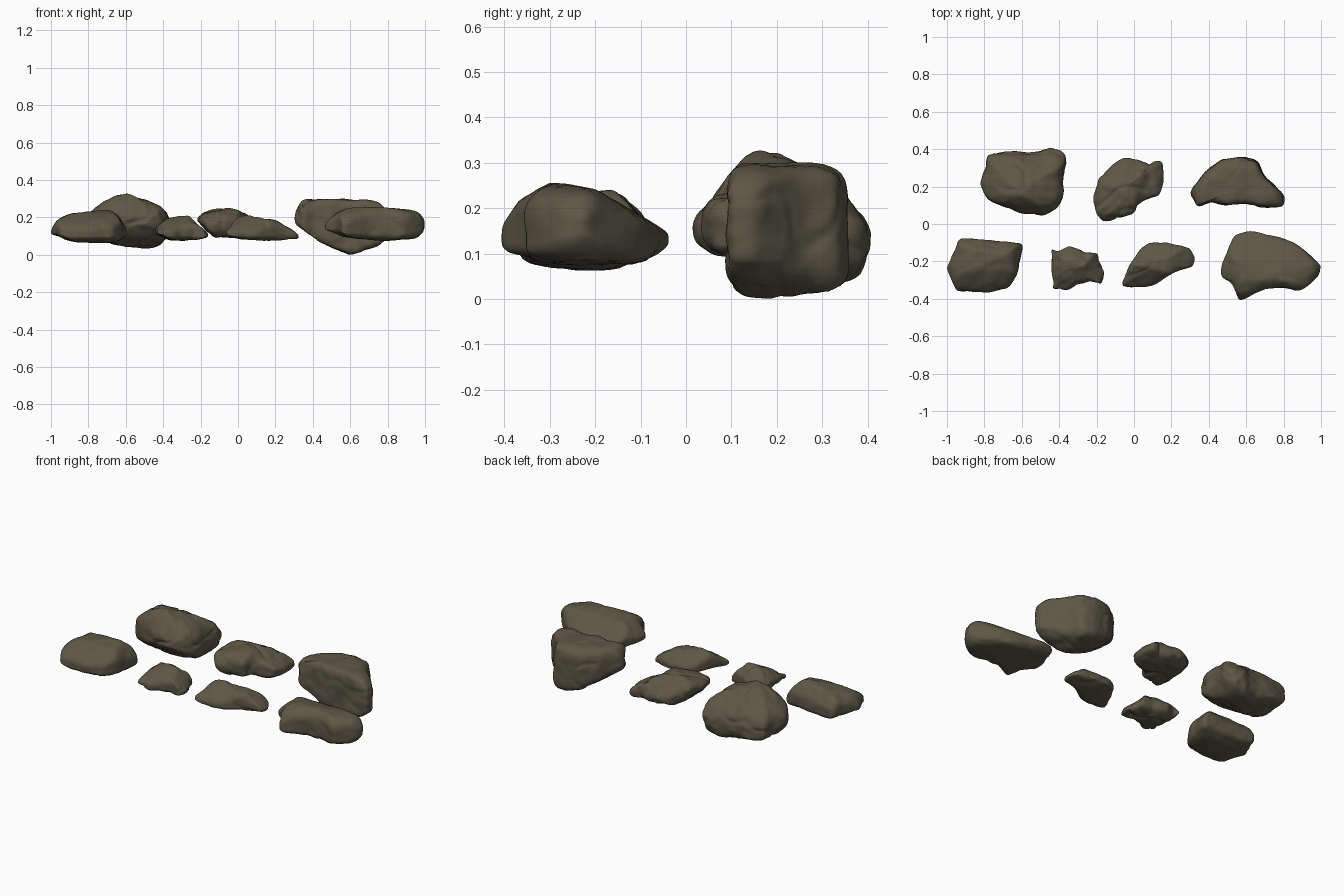
import bpy, bmesh, math
from mathutils import Vector, noise

stone = bpy.data.materials.new("olive_brown_stone")
stone.diffuse_color = (0.108, 0.095, 0.06, 1)

SEG, RINGS = 120, 48


def lerp_profile(pts, v):
    """Piecewise linear profile, clamped at its ends."""
    if v <= pts[0][0]:
        return pts[0][1]
    for (a, za), (b, zb) in zip(pts, pts[1:]):
        if v <= b:
            return za + (zb - za) * (v - a) / (b - a)
    return pts[-1][1]


def resample(pts):
    """Even points along the closed outline, lightly rounded."""
    pts = [Vector(p) for p in pts]
    area = sum(a.x * b.y - b.x * a.y for a, b in zip(pts, pts[1:] + pts[:1]))
    if area < 0:
        pts.reverse()
    edges = list(zip(pts, pts[1:] + pts[:1]))
    total = sum((b - a).length for a, b in edges)
    out = []
    for i in range(SEG):
        d = total * i / SEG
        for a, b in edges:
            length = (b - a).length
            if d <= length:
                out.append(a.lerp(b, d / length))
                break
            d -= length
        else:
            out.append(pts[0].copy())
    for _ in range(3):
        out = [out[i] * 0.5 + (out[i - 1] + out[(i + 1) % SEG]) * 0.25 for i in range(SEG)]
    return out


def rock(name, outline, top_x, top_y, bot_x, bot_y, n=4.0, rough=0.012, rim=0.45, seed=0):
    """Boulder from a plan outline and its front and side silhouettes."""
    ring = resample(outline)
    c = sum(ring, Vector((0, 0))) / SEG
    bm = bmesh.new()

    def vert(p, h):
        top = min(lerp_profile(top_x, p.x), lerp_profile(top_y, p.y))
        bot = max(lerp_profile(bot_x, p.x), lerp_profile(bot_y, p.y))
        top = max(top, bot + 0.015)
        mid = bot + rim * (top - bot)
        z = mid + h * ((top - mid) if h > 0 else (mid - bot))
        return bm.verts.new((p.x, p.y, z))

    rows = []
    for j in range(1, RINGS):
        phi = math.pi * (j / RINGS - 0.5)
        s, h = math.cos(phi), math.sin(phi)
        k = (abs(s) ** n + abs(h) ** n) ** (-1 / n)
        rows.append([vert(c + (p - c) * s * k, h * k) for p in ring])
    low, high = vert(c, -1), vert(c, 1)
    for i in range(SEG):
        k = (i + 1) % SEG
        for a, b in zip(rows, rows[1:]):
            bm.faces.new((a[i], a[k], b[k], b[i]))
        bm.faces.new((low, rows[0][k], rows[0][i]))
        bm.faces.new((high, rows[-1][i], rows[-1][k]))
    for _ in range(2):
        bmesh.ops.smooth_vert(bm, verts=bm.verts, factor=0.5,
                              use_axis_x=True, use_axis_y=True, use_axis_z=True)
    # weathered dents and shallow cracks
    bm.normal_update()
    off = Vector((seed * 7.3, seed * 3.1, seed * 5.7))
    moves = []
    for v in bm.verts:
        q = v.co + off
        d = noise.noise(q * 8) * 0.6 + noise.noise(q * 19) * 0.45 + noise.noise(q * 40) * 0.15
        d -= 0.5 * max(0, 1 - 7 * abs(noise.noise(q * 6 + off)))
        moves.append(v.normal * d * rough)
    for v, m in zip(bm.verts, moves):
        v.co += m
        v.co.z = max(0, v.co.z)
    me = bpy.data.meshes.new(name)
    bm.to_mesh(me)
    bm.free()
    me.materials.append(stone)
    ob = bpy.data.objects.new(name, me)
    bpy.context.collection.objects.link(ob)
    bpy.context.view_layer.objects.active = ob
    ob.select_set(True)
    bpy.ops.object.shade_smooth_by_angle(angle=math.radians(45))
    ob.select_set(False)


# back row
rock("back_left_boulder",
     [(-.785, .375), (-.70, .39), (-.57, .375), (-.51, .385), (-.45, .415), (-.385, .395),
      (-.36, .345), (-.38, .25), (-.37, .16), (-.41, .085), (-.475, .05), (-.61, .055),
      (-.715, .1), (-.785, .13), (-.83, .225), (-.79, .29)],
     [(-.83, .22), (-.75, .275), (-.66, .318), (-.59, .33), (-.53, .305), (-.4, .27), (-.37, .25)],
     [(.05, .22), (.1, .29), (.16, .332), (.22, .31), (.3, .27), (.41, .19)],
     [(-.83, .14), (-.78, .075), (-.6, .045), (-.43, .025), (-.37, .09)],
     [(.05, .14), (.12, .085), (.2, .045), (.3, .035), (.38, .04), (.41, .085)],
     n=4, rough=.013, seed=1)
rock("back_middle_rock",
     [(-.04, .36), (.05, .33), (.09, .31), (.1, .335), (.155, .335), (.158, .21), (.13, .155),
      (.03, .115), (.0, .055), (-.1, .03), (-.17, .01), (-.215, .08), (-.225, .13),
      (-.19, .24), (-.12, .31)],
     [(-.22, .22), (-.18, .24), (-.1, .25), (0, .24), (.06, .205), (.155, .175)],
     [(.01, .19), (.05, .235), (.2, .25), (.36, .18)],
     [(-.22, .16), (-.12, .09), (.1, .08), (.155, .09)],
     [(.01, .11), (.06, .085), (.25, .08), (.36, .1)], n=3.2, rough=.014, seed=12)
rock("back_right_boulder",
     [(.305, .17), (.38, .28), (.47, .345), (.59, .36), (.66, .335), (.69, .265), (.75, .21),
      (.805, .15), (.80, .095), (.715, .085), (.59, .11), (.485, .1), (.405, .12), (.34, .09)],
     [(.3, .25), (.34, .3), (.5, .302), (.7, .292), (.77, .275), (.8, .255)],
     [(.085, .298), (.2, .302), (.34, .29), (.36, .275)],
     [(.3, .16), (.38, .105), (.5, .035), (.6, .0), (.8, .065)],
     [(.085, .01), (.14, 0), (.34, .012), (.36, .02)], n=7, rough=.01, seed=3)

# front row
rock("front_left_boulder",
     [(-.93, -.075), (-.75, -.09), (-.595, -.105), (-.62, -.27), (-.665, -.34),
      (-.77, -.365), (-.95, -.36), (-1.005, -.235), (-.955, -.125)],
     [(-1, .15), (-.97, .19), (-.9, .222), (-.68, .243), (-.64, .22), (-.6, .17)],
     [(-.37, .15), (-.25, .222), (-.16, .245), (-.07, .175)],
     [(-1, .1), (-.87, .068), (-.64, .06), (-.6, .08)],
     [(-.37, .075), (-.2, .06), (-.07, .08)], n=4.2, rough=.006, seed=4)
rock("front_small_rock",
     [(-.445, -.13), (-.405, -.145), (-.35, -.115), (-.26, -.15), (-.19, -.155),
      (-.19, -.2), (-.155, -.245), (-.17, -.325), (-.235, -.305), (-.31, -.32),
      (-.35, -.35), (-.435, -.35)],
     [(-.44, .16), (-.39, .195), (-.26, .21), (-.2, .165), (-.155, .125)],
     [(-.35, .145), (-.22, .21), (-.12, .165)],
     [(-.44, .1), (-.36, .083), (-.155, .075)],
     [(-.35, .082), (-.2, .078), (-.12, .09)], n=3.5, rough=.012, seed=5)
rock("front_middle_rock",
     [(-.065, -.33), (-.03, -.23), (.03, -.135), (.085, -.1), (.165, -.095), (.3, -.125),
      (.33, -.18), (.315, -.23), (.22, -.255), (.11, -.33), (-.01, -.34)],
     [(-.06, .165), (0, .217), (.1, .202), (.2, .187), (.28, .148), (.33, .115)],
     [(-.34, .135), (-.22, .215), (-.1, .14)],
     [(-.06, .095), (.05, .08), (.33, .072)],
     [(-.34, .08), (-.2, .076), (-.1, .08)], n=3.5, rough=.008, seed=6)
rock("front_right_boulder",
     [(.465, -.23), (.535, -.06), (.62, -.035), (.70, -.055), (.78, -.07), (.845, -.095),
      (.905, -.135), (1.005, -.225), (.99, -.275), (.94, -.325), (.88, -.362), (.81, -.34),
      (.7, -.345), (.56, -.415), (.525, -.31), (.465, -.285)],
     [(.47, .18), (.52, .225), (.58, .257), (.75, .257), (.97, .24), (1, .205)],
     [(-.41, .175), (-.37, .225), (-.3, .257), (-.2, .242), (-.12, .195), (-.04, .155)],
     [(.47, .125), (.57, .096), (.75, .076), (.96, .081), (1, .115)],
     [(-.41, .075), (-.2, .066), (-.1, .07), (-.04, .11)], n=4.8, rough=.006, seed=7)
